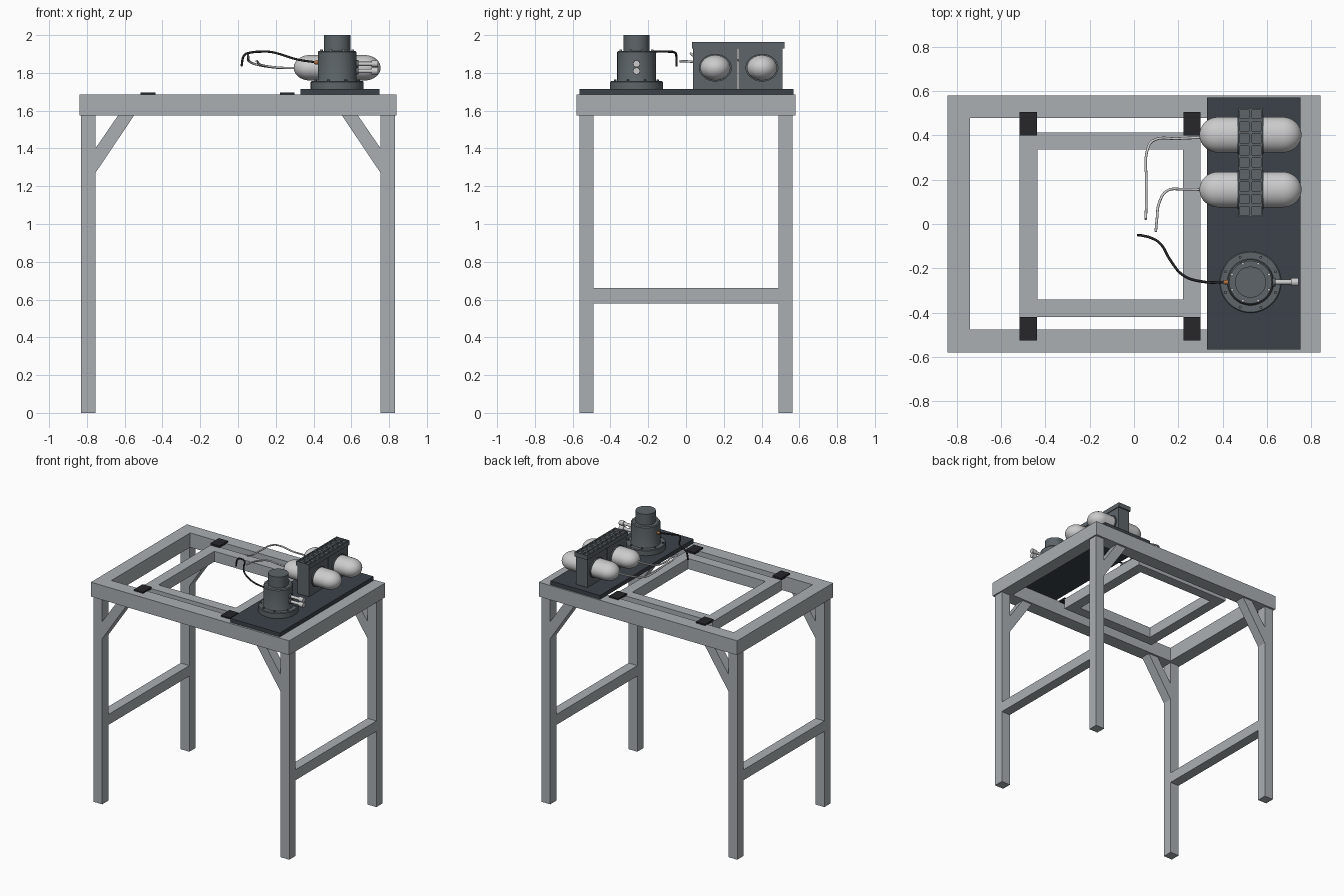
import bpy, bmesh
from math import sin, cos, pi, radians
from mathutils import Matrix, Vector

if "Cube" in bpy.data.objects:
    bpy.data.objects.remove(bpy.data.objects["Cube"])


def material(name, rgb):
    m = bpy.data.materials.new(name)
    m.diffuse_color = (*rgb, 1)
    m.use_nodes = True
    m.node_tree.nodes["Principled BSDF"].inputs["Base Color"].default_value = m.diffuse_color
    return m


STEEL = material("steel", (0.40, 0.43, 0.45))
PLATE = material("dark_plate", (0.045, 0.055, 0.068))
CAST = material("cast_grey", (0.11, 0.13, 0.14))
SILVER = material("silver", (0.58, 0.58, 0.57))
BLACK = material("black", (0.02, 0.02, 0.023))
COPPER = material("copper", (0.45, 0.17, 0.05))


def finish(name, bm, mat, smooth=False):
    bmesh.ops.recalc_face_normals(bm, faces=bm.faces)
    me = bpy.data.meshes.new(name)
    bm.to_mesh(me)
    bm.free()
    me.materials.append(mat)
    ob = bpy.data.objects.new(name, me)
    bpy.context.collection.objects.link(ob)
    if smooth:
        bpy.ops.object.select_all(action='DESELECT')
        ob.select_set(True)
        bpy.context.view_layer.objects.active = ob
        bpy.ops.object.shade_smooth_by_angle(angle=radians(35))
    return ob


def box(name, x0, x1, y0, y1, z0, z1, mat):
    bm = bmesh.new()
    bmesh.ops.create_cube(bm, size=1)
    for v in bm.verts:
        v.co = ((x0 + x1) / 2 + v.co.x * (x1 - x0), (y0 + y1) / 2 + v.co.y * (y1 - y0),
                (z0 + z1) / 2 + v.co.z * (z1 - z0))
    return finish(name, bm, mat)


def ring_frame(name, outer, inner, z0, z1, mat):
    """Rectangular frame with an opening; rectangles are x0, x1, y0, y1."""
    def corners(r):
        return [(r[0], r[2]), (r[1], r[2]), (r[1], r[3]), (r[0], r[3])]
    bm = bmesh.new()
    loops = [[bm.verts.new((x, y, z)) for x, y in corners(r)]
             for r, z in ((outer, z0), (outer, z1), (inner, z1), (inner, z0))]
    for k in range(4):
        a, b = loops[k], loops[(k + 1) % 4]
        for i in range(4):
            j = (i + 1) % 4
            bm.faces.new((a[i], a[j], b[j], b[i]))
    return finish(name, bm, mat)


def lathe(name, profile, pos, mat, axis='Z', n=40, scale=(1, 1, 1)):
    """Revolve (radius, height) points round an axis, capped at both ends."""
    bm = bmesh.new()
    rings = [[bm.verts.new((r * cos(2 * pi * i / n), r * sin(2 * pi * i / n), h))
              for i in range(n)] for r, h in profile]
    for a, b in zip(rings, rings[1:]):
        for i in range(n):
            j = (i + 1) % n
            bm.faces.new((a[i], a[j], b[j], b[i]))
    bm.faces.new(rings[0])
    bm.faces.new(rings[-1])
    turn = Matrix.Rotation(pi / 2, 4, 'Y') if axis == 'X' else Matrix.Identity(4)
    bm.transform(Matrix.Translation(pos) @ Matrix.Diagonal((*scale, 1)) @ turn)
    return finish(name, bm, mat, True)


def hose(name, pts, r, mat):
    cu = bpy.data.curves.new(name, 'CURVE')
    cu.dimensions = '3D'
    cu.bevel_depth = r
    cu.bevel_resolution = 3
    cu.use_fill_caps = True
    cu.resolution_u = 8
    sp = cu.splines.new('BEZIER')
    sp.bezier_points.add(len(pts) - 1)
    for p, co in zip(sp.bezier_points, pts):
        p.co = co
        p.handle_left_type = p.handle_right_type = 'AUTO'
    cu.materials.append(mat)
    ob = bpy.data.objects.new(name, cu)
    bpy.context.collection.objects.link(ob)


# Table frame: top ring, legs, corner braces, side rails
ring_frame("top_frame", (-.84, .84, -.58, .58), (-.74, .74, -.475, .478), 1.575, 1.685, STEEL)
for sx, side in ((-1, "left"), (1, "right")):
    xs = sorted((sx * .755, sx * .83))
    box(side + "_rail", *xs, -.49, .49, .58, .66, STEEL)
    for sy, end in ((-1, "front"), (1, "back")):
        ys = sorted((sy * .49, sy * .565))
        box(f"{end}_{side}_leg", *xs, *ys, 0, 1.575, STEEL)
        bm = bmesh.new()
        f = bm.faces.new([bm.verts.new((sx * x, ys[0], z)) for x, z in
                          ((.755, 1.27), (.55, 1.575), (.635, 1.575), (.755, 1.40))])
        ext = bmesh.ops.extrude_face_region(bm, geom=[f], use_keep_orig=True)
        for v in ext["geom"]:
            if isinstance(v, bmesh.types.BMVert):
                v.co.y = ys[1]
        finish(f"{end}_{side}_brace", bm, STEEL)

# Inner frame hung from four pads
ring_frame("inner_frame", (-.515, .30, -.42, .412), (-.435, .22, -.34, .335), 1.60, 1.681, STEEL)
for i, x in enumerate((-.515, .222)):
    for j, y in enumerate((-.525, .40)):
        box(f"mount_pad_{i}{j}", x, x + .078, y, y + .105, 1.68, 1.695, BLACK)

# Equipment plate
box("equipment_plate", .33, .75, -.565, .57, 1.685, 1.715, PLATE)

# Pump: stepped body, bolts, twin ports, inlet fitting
PX, PY = .525, -.262
lathe("pump_body", [(.14, 1.715), (.14, 1.752), (.135, 1.757), (.105, 1.757), (.102, 1.765),
                    (.102, 1.91), (.096, 1.917), (.07, 1.917), (.07, 2.0)], (PX, PY, 0), CAST, n=48)
for i in range(8):
    a = pi / 8 + i * pi / 4
    for tag, r, z in (("base", .122, 1.757), ("top", .09, 1.915)):
        lathe(f"{tag}_bolt_{i}", [(.007, 0), (.007, .009)],
              (PX + r * cos(a), PY + r * sin(a), z), SILVER if tag == "top" else CAST, n=6)
for i, z in enumerate((1.81, 1.848)):
    lathe(f"pump_port_{i}", [(.011, 0), (.011, .09), (.018, .09), (.018, .125), (.011, .125)],
          (.617, PY, z), SILVER, 'X', 20)
    lathe(f"port_collar_{i}", [(.019, 0), (.019, .022)], (.615, PY, z), CAST, 'X', 20)
lathe("inlet_fitting", [(.007, 0), (.01, .006), (.01, .03)], (.402, PY, 1.855), COPPER, 'X', 12)

# Twin tanks with rounded ends, oval in section
L, R, C = .23, .08, .085
cap = [(R * sin(t * pi / 20), C * cos(t * pi / 20)) for t in range(0, 11)]
cap[0] = (.001, C)
prof = [(r, -(L - C) - h) for r, h in cap] + [(r, L - C + h) for r, h in reversed(cap)]
for i, y in enumerate((.155, .402)):
    lathe(f"tank_{i}", prof, (.525, y, 1.827), SILVER, 'X', 40, (1, 1, .84))
    lathe(f"tank_collar_{i}", [(.087, -.058), (.087, .058)], (.525, y, 1.827), CAST, 'X', 40, (1, 1, .84))

# Clamp housings and vented lid
box("housing_front", .476, .574, .038, .272, 1.715, 1.932, CAST)
box("housing_back", .476, .574, .278, .512, 1.715, 1.932, CAST)
bm = bmesh.new()
NX, NY, X0, X1, Y0, Y1 = 2, 9, .47, .58, .032, .522
grid = [[bm.verts.new((X0 + (X1 - X0) * i / NX, Y0 + (Y1 - Y0) * j / NY, 1.964))
         for j in range(NY + 1)] for i in range(NX + 1)]
cells = [bm.faces.new((grid[i][j], grid[i + 1][j], grid[i + 1][j + 1], grid[i][j + 1]))
         for i in range(NX) for j in range(NY)]
edge = [e for e in bm.edges if e.is_boundary]
skirt = bmesh.ops.extrude_edge_only(bm, edges=edge)["geom"]
for g in skirt:
    if isinstance(g, bmesh.types.BMVert):
        g.co.z = 1.93
bmesh.ops.holes_fill(bm, edges=[e for e in bm.edges if e.is_boundary], sides=0)
bmesh.ops.inset_individual(bm, faces=cells, thickness=.010)
wells = bmesh.ops.extrude_discrete_faces(bm, faces=cells)["faces"]
for f in wells:
    for v in f.verts:
        v.co.z -= .012
finish("vented_lid", bm, CAST)

# Hoses
hose("pump_hose", [(.42, PY, 1.855), (.31, -.26, 1.872), (.22, -.23, 1.9), (.165, -.165, 1.912),
                   (.115, -.085, 1.912), (.07, -.06, 1.908), (.035, -.052, 1.895), (.018, -.05, 1.835)],
     .006, BLACK)
hose("tank_hose_front", [(.31, .155, 1.825), (.22, .157, 1.828), (.15, .15, 1.836), (.115, .10, 1.845),
                         (.103, .02, 1.86), (.098, -.035, 1.862)], .006, SILVER)
hose("tank_hose_back", [(.31, .39, 1.825), (.2, .385, 1.828), (.085, .375, 1.848), (.062, .34, 1.86),
                        (.056, .18, 1.872), (.054, .05, 1.885), (.053, .022, 1.905)], .006, SILVER)
